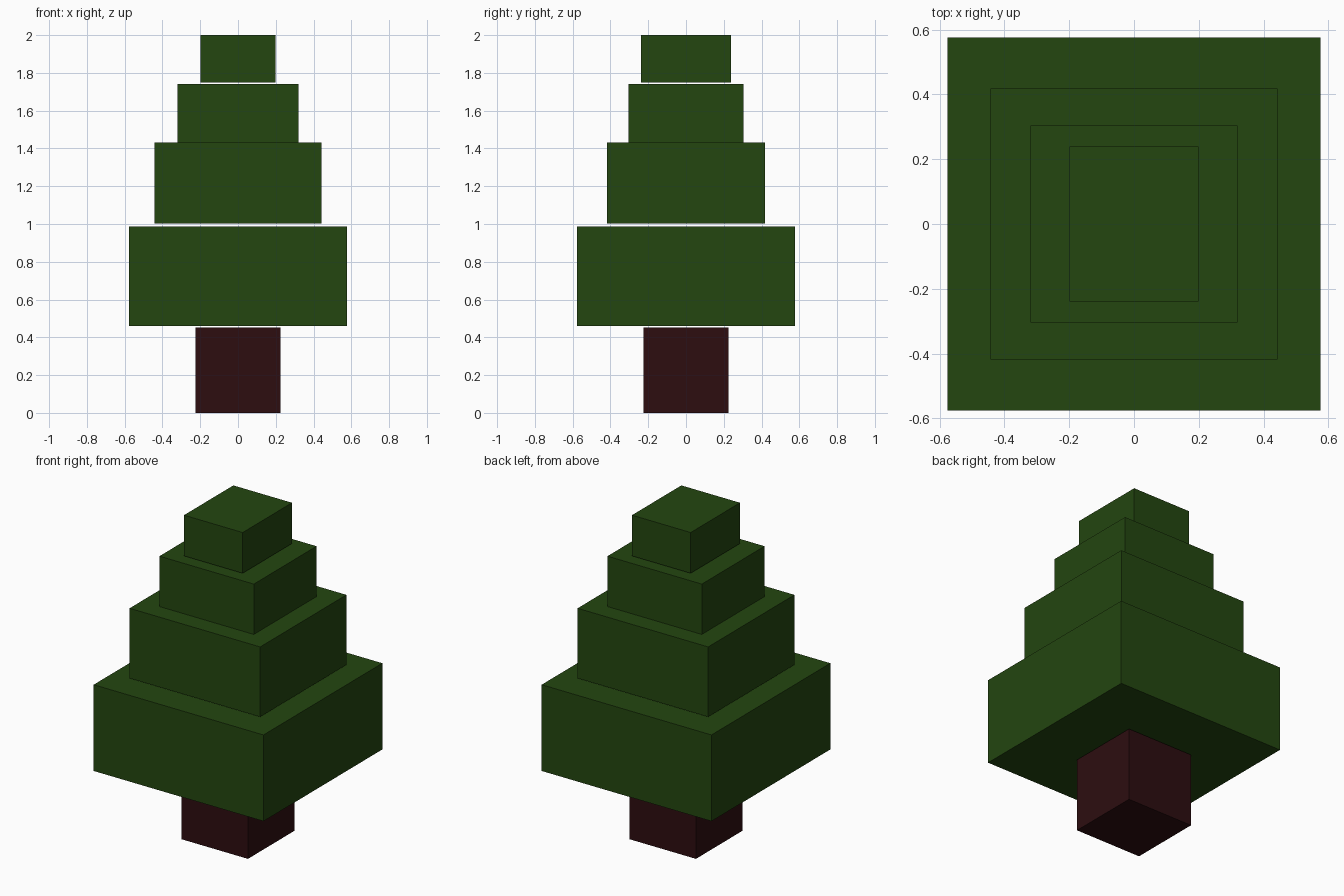
import bpy

default = bpy.data.objects.get("Cube")
if default:
    bpy.data.objects.remove(default, do_unlink=True)


def make_material(name, color):
    mat = bpy.data.materials.new(name)
    mat.use_nodes = True
    mat.diffuse_color = color
    mat.node_tree.nodes["Principled BSDF"].inputs["Base Color"].default_value = color
    return mat


def add_block(name, width, depth, bottom, top, mat):
    bpy.ops.mesh.primitive_cube_add(size=1, location=(0, 0, (bottom + top) / 2))
    block = bpy.context.object
    block.name = name
    block.scale = (width, depth, top - bottom)
    bpy.ops.object.transform_apply(location=False, rotation=False, scale=True)
    block.data.materials.append(mat)
    return block


leaf_green = make_material("leaf_green", (0.017, 0.061, 0.005, 1))
bark_brown = make_material("bark_brown", (0.026, 0.004, 0.005, 1))

# Trunk
add_block("trunk", 0.45, 0.45, 0, 0.452, bark_brown)

# Foliage tiers: name, width, depth, bottom, top
tiers = [
    ("lowest_foliage", 1.152, 1.152, 0.459, 0.988),
    ("lower_foliage", 0.886, 0.836, 1.003, 1.432),
    ("upper_foliage", 0.64, 0.608, 1.432, 1.741),
    ("top_foliage", 0.398, 0.478, 1.75, 2.0),
]
for name, width, depth, bottom, top in tiers:
    add_block(name, width, depth, bottom, top, leaf_green)
